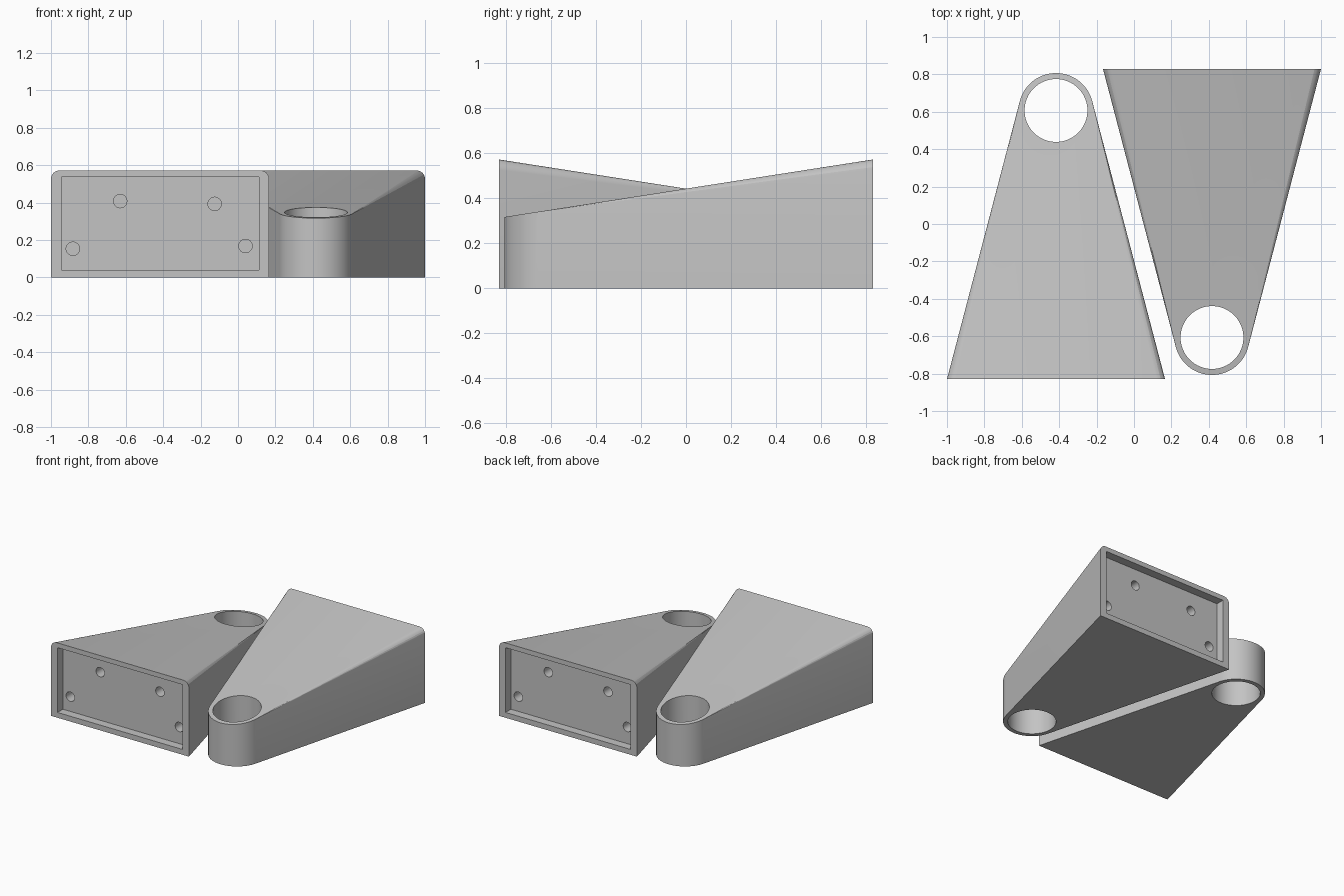
import bpy, bmesh, math
from mathutils import Matrix

if "Cube" in bpy.data.objects:
    bpy.data.objects.remove(bpy.data.objects["Cube"])

BASE_Y, HALF_W = -0.83, 0.583           # wide end of the bracket
TIP_Y, TIP_R, HOLE_R = 0.607, 0.2, 0.168  # rounded tip and its hole
CX = -0.417

grey = bpy.data.materials.new("light_grey")
grey.diffuse_color = (0.55, 0.55, 0.55, 1)
grey.use_nodes = True
grey.node_tree.nodes["Principled BSDF"].inputs["Base Color"].default_value = grey.diffuse_color


def top_z(y):
    return 0.572 - 0.156 * (y - BASE_Y)


def new_object(name, bm):
    bmesh.ops.recalc_face_normals(bm, faces=bm.faces)
    mesh = bpy.data.meshes.new(name)
    bm.to_mesh(mesh)
    bm.free()
    mesh.materials.append(grey)
    ob = bpy.data.objects.new(name, mesh)
    bpy.context.collection.objects.link(ob)
    return ob


def cylinder(name, loc, r, depth, axis, n):
    bm = bmesh.new()
    m = Matrix.Translation(loc)
    if axis == 'Y':
        m = m @ Matrix.Rotation(math.pi / 2, 4, 'X')
    bmesh.ops.create_cone(bm, cap_ends=True, segments=n, radius1=r, radius2=r,
                          depth=depth, matrix=m)
    return new_object(name, bm)


def box(name, loc, size):
    bm = bmesh.new()
    bmesh.ops.create_cube(bm, size=1,
                          matrix=Matrix.Translation(loc) @ Matrix.Diagonal((*size, 1)))
    return new_object(name, bm)


def cut(target, cutter):
    mod = target.modifiers.new("cut", 'BOOLEAN')
    mod.operation, mod.solver, mod.object = 'DIFFERENCE', 'EXACT', cutter
    bpy.context.view_layer.objects.active = target
    bpy.ops.object.modifier_apply(modifier=mod.name)
    bpy.data.objects.remove(cutter)


# Outline: straight sides running tangent into the rounded tip
length = TIP_Y - BASE_Y
start = math.atan2(length, HALF_W) - math.acos(TIP_R / math.hypot(HALF_W, length))
start = -math.atan2(length, HALF_W) + math.acos(TIP_R / math.hypot(HALF_W, length))
N = 40
outline = [(CX - HALF_W, BASE_Y), (CX + HALF_W, BASE_Y)]
for i in range(N + 1):
    a = start + (math.pi - 2 * start) * i / N
    outline.append((CX + TIP_R * math.cos(a), TIP_Y + TIP_R * math.sin(a)))

# Wedge body with sloping top
bm = bmesh.new()
low = [bm.verts.new((x, y, 0)) for x, y in outline]
high = [bm.verts.new((x, y, top_z(y))) for x, y in outline]
bm.faces.new(low[::-1])
top = bm.faces.new(high)
for i in range(len(outline)):
    j = (i + 1) % len(outline)
    bm.faces.new((low[i], low[j], high[j], high[i]))

# Round the top rim, leaving the wide end sharp
rim = [e for e in top.edges if not all(v.co.y < BASE_Y + 0.01 for v in e.verts)]
bmesh.ops.bevel(bm, geom=rim, offset=0.045, offset_type='OFFSET', segments=6,
                profile=0.5, affect='EDGES', clamp_overlap=False)
bracket = new_object("left_bracket", bm)

# Vertical hole through the tip
cut(bracket, cylinder("tip_hole", (CX, TIP_Y, 0.3), HOLE_R, 1.2, 'Z', 64))
# Shallow recess in the wide end
cut(bracket, box("end_recess", (CX, BASE_Y, 0.288), (1.056, 0.13, 0.495)))
# Screw holes in the recess floor
for x, z in ((-0.63, 0.408), (-0.125, 0.393), (-0.883, 0.153), (0.04, 0.168)):
    cut(bracket, cylinder("screw_hole", (x, BASE_Y + 0.12, z), 0.036, 0.2, 'Y', 24))

# Smooth shading with sharp edges kept
bpy.ops.object.select_all(action='DESELECT')
bracket.select_set(True)
bpy.context.view_layer.objects.active = bracket
bpy.ops.object.shade_smooth_by_angle(angle=math.radians(30))

# Second bracket, turned half round
other = bracket.copy()
other.data = bracket.data.copy()
other.name = "right_bracket"
other.rotation_euler.z = math.pi
bpy.context.collection.objects.link(other)
